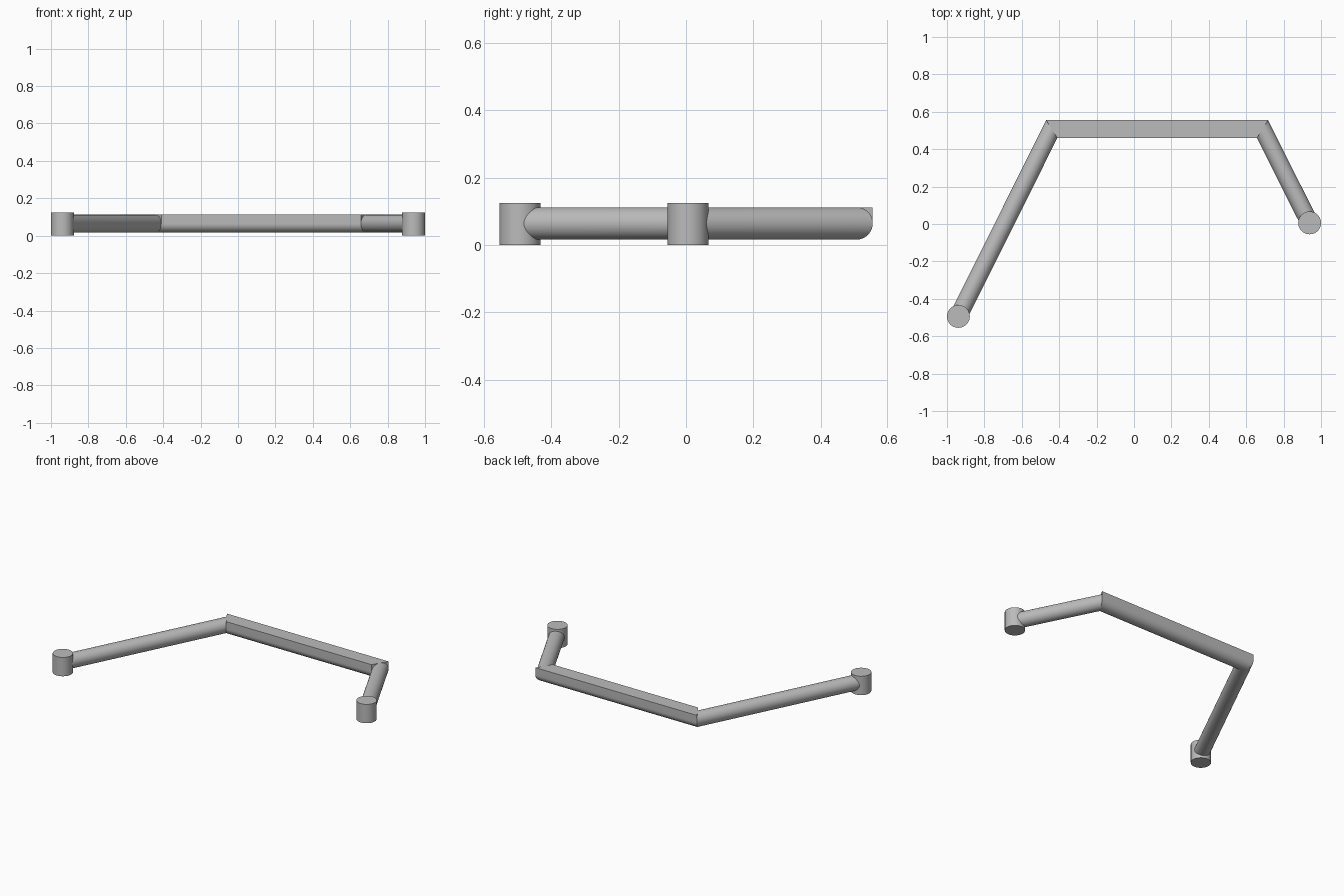
import bpy, bmesh, math
from mathutils import Vector

cube = bpy.data.objects.get("Cube")
if cube:
    bpy.data.objects.remove(cube, do_unlink=True)

# Single grey finish
grey = bpy.data.materials.new("plain grey")
grey.use_nodes = True
color = (0.5, 0.5, 0.5, 1)
grey.diffuse_color = color
grey.node_tree.nodes["Principled BSDF"].inputs["Base Color"].default_value = color

R, Z, POST_R, POST_H = 0.048, 0.064, 0.061, 0.125
path = [Vector(p) for p in ((-0.939, -0.494, Z), (-0.44, 0.507, Z),
                            (0.687, 0.507, Z), (0.939, 0.006, Z))]
UP = Vector((0, 0, 1))


def finish(obj):
    obj.data.materials.append(grey)
    bpy.ops.object.select_all(action='DESELECT')
    obj.select_set(True)
    bpy.context.view_layer.objects.active = obj
    bpy.ops.object.shade_smooth_by_angle(angle=math.radians(35))


def arc(start, end, steps):
    """Points (sideways, up) along a circular arc of the bar section."""
    angles = [math.radians(start + (end - start) * i / steps) for i in range(steps + 1)]
    return [(R * math.cos(a), R * math.sin(a)) for a in angles]


def bar(name, a, b, cut_a, cut_b, section):
    """Sweep a section from a to b, ending each end on its cut plane."""
    d = (b - a).normalized()
    side = d.cross(UP)
    bm = bmesh.new()
    rings = []
    for end, cut in ((a, cut_a), (b, cut_b)):
        ring = []
        for u, v in section:
            off = side * u + UP * v
            ring.append(bm.verts.new(end + off - d * (off.dot(cut) / d.dot(cut))))
        rings.append(ring)
        bm.faces.new(ring)
    n = len(section)
    for i in range(n):
        j = (i + 1) % n
        bm.faces.new((rings[0][i], rings[0][j], rings[1][j], rings[1][i]))
    bmesh.ops.recalc_face_normals(bm, faces=bm.faces)
    mesh = bpy.data.meshes.new(name)
    bm.to_mesh(mesh)
    bm.free()
    obj = bpy.data.objects.new(name, mesh)
    bpy.context.collection.objects.link(obj)
    finish(obj)


# Bars: round arms mitred to a flat-topped middle bar
dirs = [(q - p).normalized() for p, q in zip(path, path[1:])]
cuts = [dirs[0], dirs[0] + dirs[1], dirs[1] + dirs[2], dirs[2]]
round_section = arc(0, 360, 48)[:-1]
flat_top_section = arc(180, 360, 24) + [(R, R), (-R, R)]
sections = [round_section, flat_top_section, round_section]
for i, name in enumerate(("right_arm", "middle_bar", "left_arm")):
    bar(name, path[i], path[i + 1], cuts[i], cuts[i + 1], sections[i])

# Upright end posts
for name, p in (("right_post", path[0]), ("left_post", path[-1])):
    bpy.ops.mesh.primitive_cylinder_add(vertices=48, radius=POST_R, depth=POST_H,
                                        location=(p.x, p.y, POST_H / 2))
    post = bpy.context.object
    post.name = name
    finish(post)
